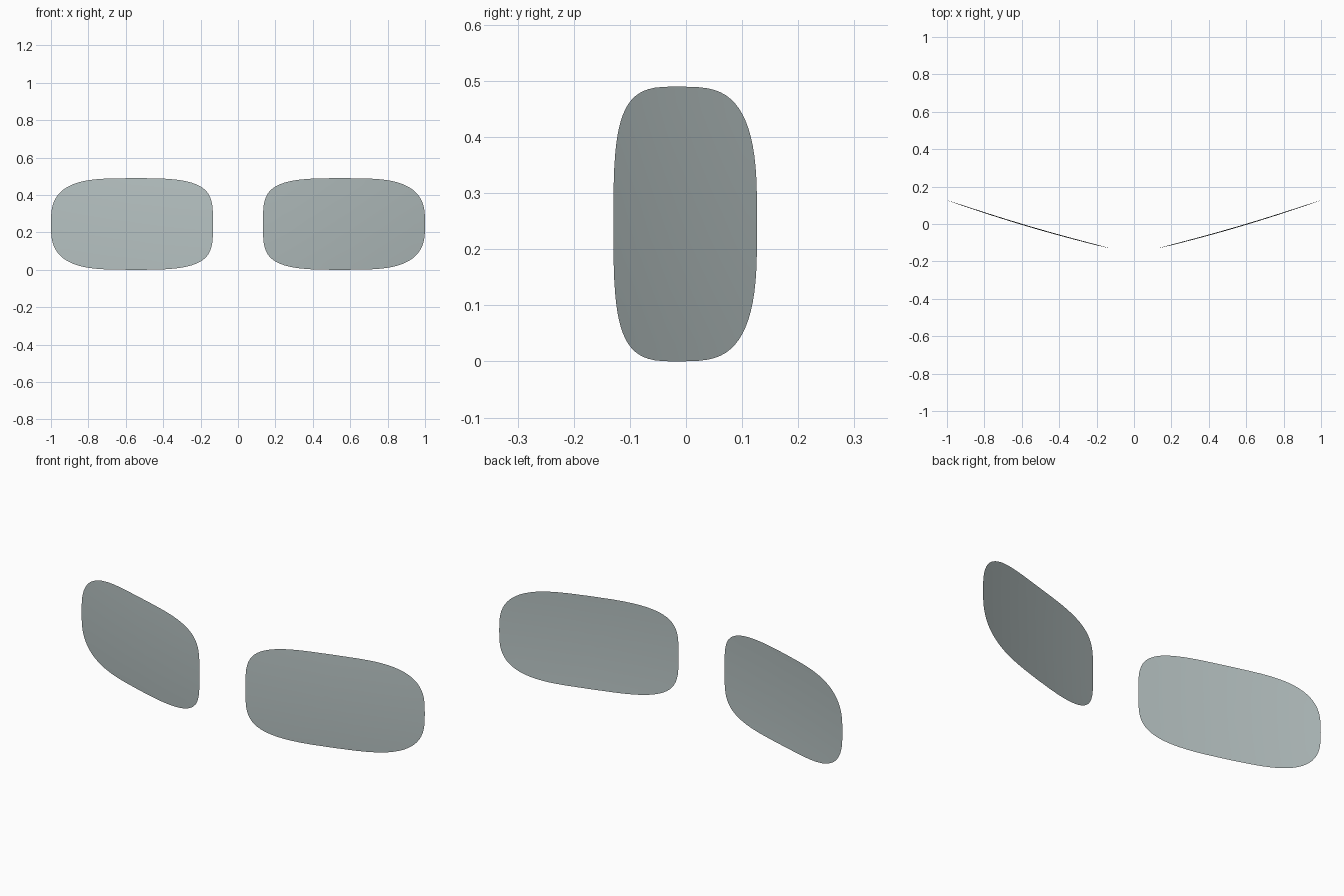
import bpy, bmesh, math

if "Cube" in bpy.data.objects:
    bpy.data.objects.remove(bpy.data.objects["Cube"])

# Tinted lens colour
tint = bpy.data.materials.new("grey_green_glass")
tint.diffuse_color = (0.47, 0.54, 0.54, 1.0)
tint.use_nodes = True
tint.node_tree.nodes["Principled BSDF"].inputs["Base Color"].default_value = tint.diffuse_color

CX, HALF_W, HALF_H = 0.567, 0.433, 0.245   # lens centre and half sizes
SEGMENTS, RINGS = 72, 8


def lens_point(angle, scale):
    """Point on a rounded-rectangle ring, wrapped onto the curved lens."""
    c, s = math.cos(angle), math.sin(angle)
    n = 3.5 - 0.4 * c                      # inner corners are squarer
    u = scale * math.copysign(abs(c) ** (2 / n), c)
    v = scale * math.copysign(abs(s) ** (2 / n), s)
    x = CX + HALF_W * u
    z = HALF_H + HALF_H * v * (1 - 0.012 * max(u, 0))
    y = -0.009 + 0.128 * u + 0.0125 * u * u - 0.005 * (1 - v * v)
    return x, y, z


def make_lens(name, side):
    bm = bmesh.new()
    centre = bm.verts.new((side * CX, -0.014, HALF_H))
    rings = []
    for r in range(1, RINGS + 1):
        ring = []
        for i in range(SEGMENTS):
            x, y, z = lens_point(2 * math.pi * i / SEGMENTS, r / RINGS)
            ring.append(bm.verts.new((side * x, y, z)))
        rings.append(ring)
    for i in range(SEGMENTS):
        j = (i + 1) % SEGMENTS
        bm.faces.new((centre, rings[0][i], rings[0][j]))
        for a, b in zip(rings, rings[1:]):
            bm.faces.new((a[i], b[i], b[j], a[j]))
    # Outer surface faces the front
    for f in bm.faces:
        f.normal_update()
        if f.normal.y > 0:
            f.normal_flip()
        f.smooth = True
    mesh = bpy.data.meshes.new(name)
    bm.to_mesh(mesh)
    bm.free()
    mesh.materials.append(tint)
    obj = bpy.data.objects.new(name, mesh)
    bpy.context.collection.objects.link(obj)


# Pair of curved lenses
make_lens("right_lens", 1)
make_lens("left_lens", -1)
